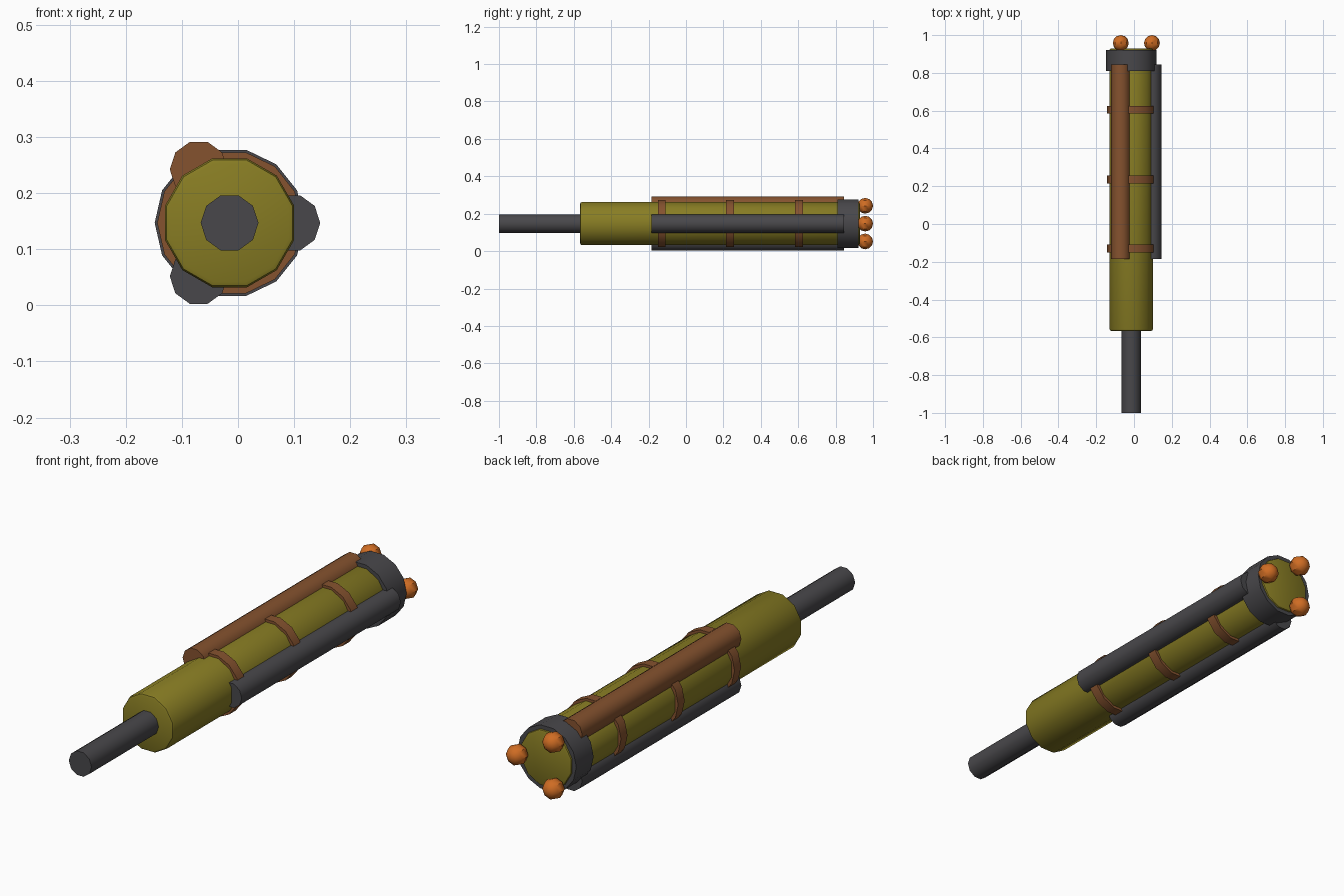
import bpy, bmesh, math

if "Cube" in bpy.data.objects:
    bpy.data.objects.remove(bpy.data.objects["Cube"])

CX, CZ = -0.015, 0.147      # long axis of the model


def material(name, rgb):
    m = bpy.data.materials.new(name)
    m.diffuse_color = (*rgb, 1)
    m.use_nodes = True
    m.node_tree.nodes["Principled BSDF"].inputs["Base Color"].default_value = m.diffuse_color
    return m


OLIVE = material("olive", (0.245, 0.203, 0.017))
GREY = material("dark grey", (0.066, 0.064, 0.070))
BROWN = material("brown", (0.235, 0.085, 0.028))
ORANGE = material("orange", (0.62, 0.15, 0.017))


def finish(bm, name, mat):
    bmesh.ops.recalc_face_normals(bm, faces=bm.faces)
    me = bpy.data.meshes.new(name)
    bm.to_mesh(me)
    bm.free()
    ob = bpy.data.objects.new(name, me)
    bpy.context.collection.objects.link(ob)
    me.materials.append(mat)
    bpy.ops.object.select_all(action='DESELECT')
    ob.select_set(True)
    bpy.context.view_layer.objects.active = ob
    bpy.ops.object.shade_smooth_by_angle(angle=math.radians(40))
    return ob


def lathe(name, mat, profile, sides, x=CX, z=CZ, phase=0.0, closed=False):
    """Spin a (radius, y) profile round the y direction; cap or close it."""
    bm = bmesh.new()
    rings = []
    for r, y in profile:
        angles = [phase + 2 * math.pi * i / sides for i in range(sides)]
        rings.append([bm.verts.new((x + r * math.cos(a), y, z + r * math.sin(a)))
                      for a in angles])
    pairs = list(zip(rings, rings[1:]))
    if closed:
        pairs.append((rings[-1], rings[0]))
    else:
        bm.faces.new(rings[0])
        bm.faces.new(rings[-1])
    for a, b in pairs:
        for i in range(sides):
            j = (i + 1) % sides
            bm.faces.new((a[i], a[j], b[j], b[i]))
    return finish(bm, name, mat)


def ring(name, mat, inner, outer, y0, y1, sides=14):
    prof = [(inner, y0), (outer, y0), (outer, y1), (inner, y1)]
    return lathe(name, mat, prof, sides, closed=True)


# Main body with softened ends, and the handle rod
lathe("body", OLIVE, [(0.109, -0.566), (0.116, -0.563), (0.119, -0.556),
                      (0.119, 0.920), (0.116, 0.927), (0.109, 0.930)],
      12, phase=math.pi / 12)
lathe("handle_rod", GREY, [(0.0515, -1.0), (0.0515, -0.5)], 10)

# Three side tubes, each with a ball at the far end
for i, (label, mat) in enumerate((("right", GREY), ("upper", BROWN), ("lower", GREY))):
    a = i * 2 * math.pi / 3
    x, z = CX + 0.110 * math.cos(a), CZ + 0.110 * math.sin(a)
    lathe(label + "_tube", mat, [(0.0515, -0.185), (0.0515, 0.845)], 10, x, z)
    bm = bmesh.new()
    bmesh.ops.create_uvsphere(bm, u_segments=8, v_segments=6, radius=0.042)
    for v in bm.verts:      # pole along y
        px, py, pz = v.co
        v.co = (x + px, 0.958 + pz, z + py)
    finish(bm, label + "_ball", ORANGE)

# Straps round the body
for i, y in enumerate((-0.13, 0.235, 0.605)):
    ring(f"strap_{i + 1}", BROWN, 0.112, 0.129, y - 0.021, y + 0.021)

# End collar
ring("end_collar", GREY, 0.112, 0.1335, 0.81, 0.922)
